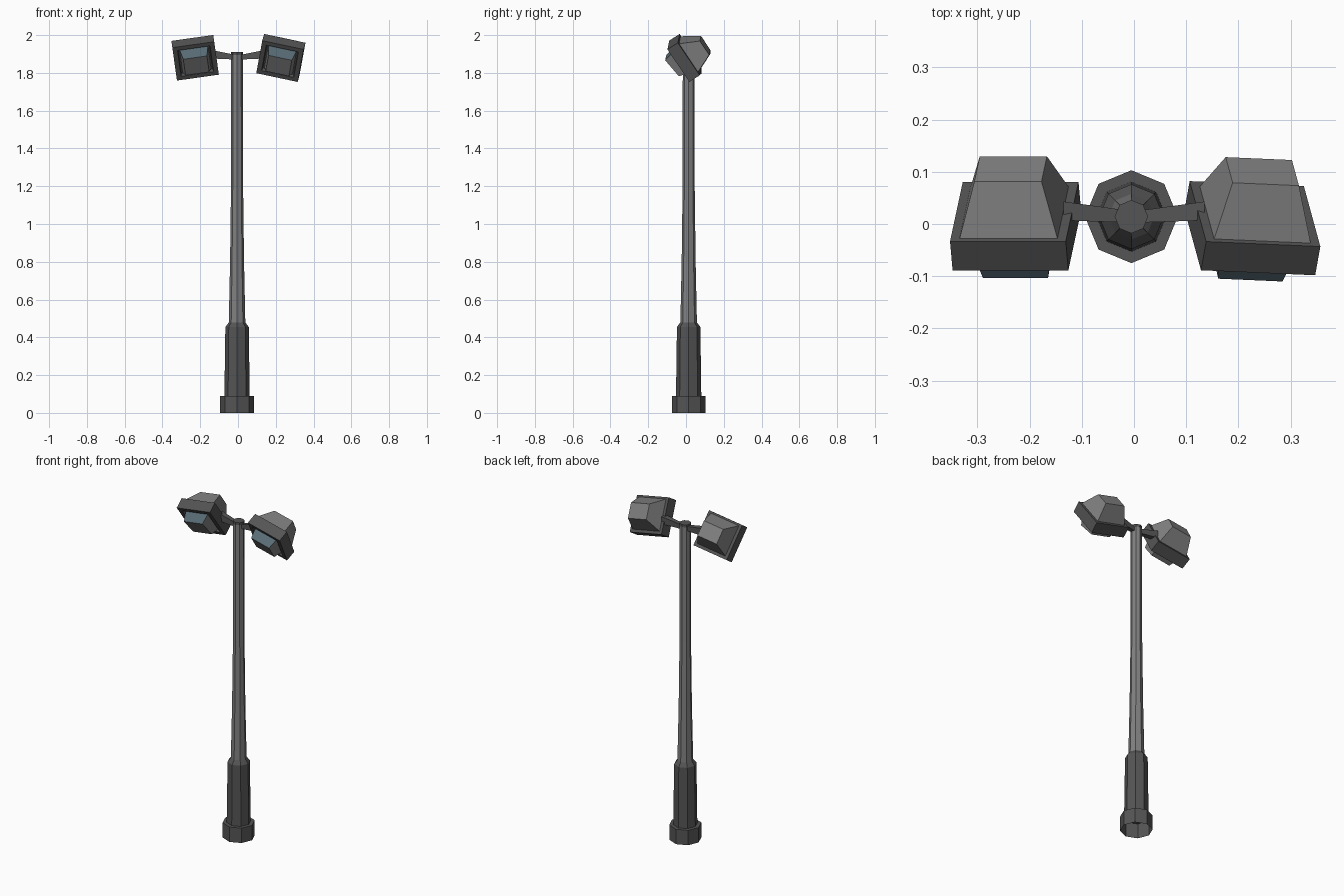
import bpy, bmesh, math
from mathutils import Matrix, Vector

if "Cube" in bpy.data.objects:
    bpy.data.objects.remove(bpy.data.objects["Cube"])


def material(name, r, g, b):
    m = bpy.data.materials.new(name)
    m.diffuse_color = (r, g, b, 1)
    m.use_nodes = True
    m.node_tree.nodes["Principled BSDF"].inputs["Base Color"].default_value = m.diffuse_color
    return m


DARK = material("dark_metal", 0.09, 0.09, 0.09)
GREY = material("grey_metal", 0.22, 0.22, 0.22)
BLUE = material("blue_glass", 0.10, 0.15, 0.18)


def loft(name, rings, mats, matrix=Matrix(), cap_start=True, cap_end=True):
    """Skin a stack of rings that all have the same point count."""
    bm = bmesh.new()
    loops = [[bm.verts.new(p) for p in ring] for ring in rings]
    n = len(loops[0])
    for a, b in zip(loops, loops[1:]):
        for i in range(n):
            j = (i + 1) % n
            bm.faces.new((a[i], a[j], b[j], b[i]))
    if cap_start:
        bm.faces.new(loops[0][::-1])
    if cap_end:
        bm.faces.new(loops[-1])
    bmesh.ops.recalc_face_normals(bm, faces=bm.faces[:])
    mesh = bpy.data.meshes.new(name)
    bm.to_mesh(mesh)
    bm.free()
    for m in mats:
        mesh.materials.append(m)
    obj = bpy.data.objects.new(name, mesh)
    obj.matrix_world = matrix
    bpy.context.collection.objects.link(obj)
    return obj


def octagon(r, z):
    return [(-0.005 + r * math.cos(k * math.pi / 4),
             0.014 + r * math.sin(k * math.pi / 4), z) for k in range(8)]


def rect(hw, bottom, top, y_bottom, y_top):
    """Upright rectangle in a lamp's own frame (y points to its back)."""
    return [(-hw, y_bottom, bottom), (hw, y_bottom, bottom),
            (hw, y_top, top), (-hw, y_top, top)]


# Base foot and sleeve, open underneath
loft("base", [octagon(r, z) for r, z in
              [(0.089, 0), (0.089, 0.09), (0.067, 0.09), (0.062, 0.455), (0.043, 0.48)]],
     [DARK], cap_start=False)

# Tapered pole and its dark top
loft("pole", [octagon(r, z) for r, z in
              [(0.044, 0.47), (0.037, 0.8), (0.032, 1.2), (0.031, 1.905)]],
     [GREY], cap_start=False)
loft("pole_cap", [octagon(0.032, 1.895), octagon(0.032, 1.91)], [DARK])


def lamp(side, centre, roll, yaw):
    m = (Matrix.Translation(Vector(centre))
         @ Matrix.Rotation(math.radians(yaw), 4, 'Z')
         @ Matrix.Rotation(math.radians(roll), 4, 'Y')
         @ Matrix.Rotation(math.radians(33), 4, 'X'))
    # Square frame with a recess in front
    loft(side + "_lamp_frame", [
        rect(0.112, -0.105, 0.105, 0.033, 0.033),
        rect(0.112, -0.105, 0.105, -0.033, -0.033),
        rect(0.087, -0.082, 0.082, -0.033, -0.033),
        rect(0.083, -0.078, 0.078, -0.012, -0.012)], [DARK], m)
    # Housing behind the frame
    loft(side + "_lamp_housing", [
        rect(0.095, -0.088, 0.095, 0.032, 0.032),
        rect(0.065, -0.047, 0.042, 0.129, 0.129)], [GREY], m, cap_start=False)
    # Lens with a blue upper face
    lens = loft(side + "_lamp_lens", [
        rect(0.076, -0.072, 0.072, -0.012, -0.012),
        rect(0.063, -0.056, 0.055, -0.070, -0.083)], [GREY, BLUE], m, cap_start=False)
    for p in lens.data.polygons:
        if p.normal.z > 0.7:
            p.material_index = 1


lamp("left", (-0.227, -0.004, 1.880), -8, 0)
lamp("right", (0.227, -0.008, 1.879), 12, -2.5)

# Arms widening from the pole to each lamp
for side, s in (("left", -1), ("right", 1)):
    rings = []
    for x, y, z, hy, hz in [(0.02, 0.015, 1.884, 0.012, 0.013),
                            (0.135, 0.025, 1.898, 0.018, 0.022)]:
        rings.append([(s * x, y + a * hy, z + b * hz)
                      for a, b in ((-1, -1), (1, -1), (1, 1), (-1, 1))])
    loft(side + "_arm", rings, [DARK])
